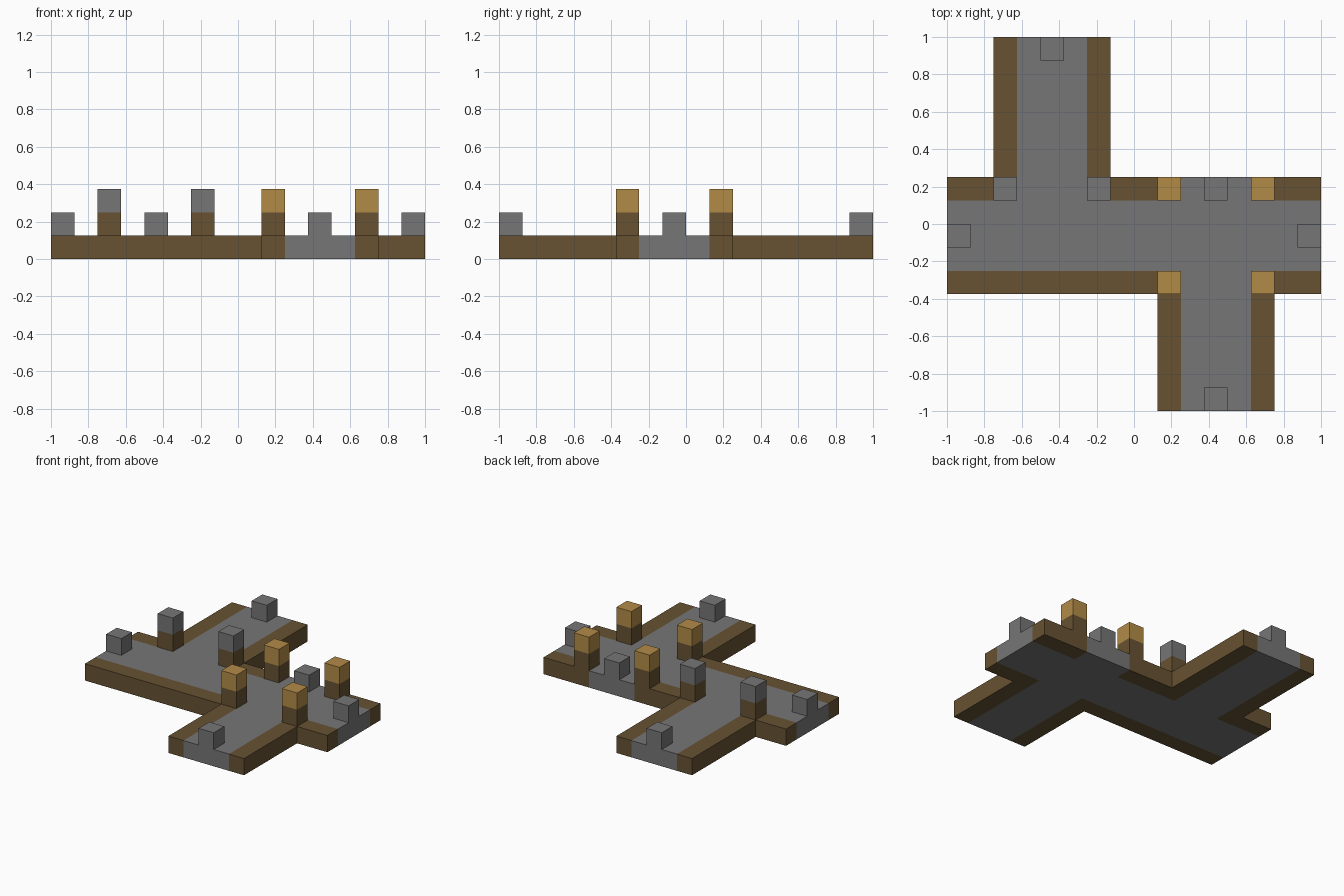
import bpy
import bmesh

if "Cube" in bpy.data.objects:
    bpy.data.objects.remove(bpy.data.objects["Cube"])

U = 0.125  # one block


def material(name, color):
    mat = bpy.data.materials.new(name)
    mat.use_nodes = True
    mat.diffuse_color = (*color, 1)
    mat.node_tree.nodes["Principled BSDF"].inputs["Base Color"].default_value = (*color, 1)
    return mat


STONE = material("grey stone", (0.18, 0.18, 0.18))
WOOD = material("dark brown wood", (0.135, 0.084, 0.032))
GOLD = material("golden lamp", (0.45, 0.26, 0.064))


def prism(name, outline, mat, bottom=0, top=1):
    """Extrude a counter-clockwise outline, measured in blocks."""
    bm = bmesh.new()
    base = bm.faces.new([bm.verts.new((x * U, y * U, bottom * U)) for x, y in outline])
    new = bmesh.ops.extrude_face_region(bm, geom=[base], use_keep_orig=True)["geom"]
    verts = [v for v in new if isinstance(v, bmesh.types.BMVert)]
    bmesh.ops.translate(bm, verts=verts, vec=(0, 0, (top - bottom) * U))
    bmesh.ops.recalc_face_normals(bm, faces=bm.faces)
    mesh = bpy.data.meshes.new(name)
    bm.to_mesh(mesh)
    bm.free()
    mesh.materials.append(mat)
    obj = bpy.data.objects.new(name, mesh)
    bpy.context.collection.objects.link(obj)


def block(name, x, y, level, mat):
    """One cube with its low corner at block x, y."""
    corners = [(x, y), (x + 1, y), (x + 1, y + 1), (x, y + 1)]
    prism(name, corners, mat, level, level + 1)


# Road slab with a back arm, a front arm and a shallow bay
prism("road", [(-8, -2), (2, -2), (2, -8), (5, -8), (5, -2), (8, -2), (8, 1), (5, 1),
               (5, 2), (2, 2), (2, 1), (-2, 1), (-2, 8), (-5, 8), (-5, 1), (-8, 1)], STONE)

# Wooden kerbs following the road edges
kerbs = {
    "back_right": [(-8, 1), (-5, 1), (-5, 8), (-6, 8), (-6, 2), (-8, 2)],
    "back_middle": [(-2, 1), (2, 1), (2, 2), (-1, 2), (-1, 8), (-2, 8)],
    "back_left": [(5, 1), (8, 1), (8, 2), (5, 2)],
    "front_right": [(-8, -3), (1, -3), (1, -8), (2, -8), (2, -2), (-8, -2)],
    "front_left": [(5, -8), (6, -8), (6, -3), (8, -3), (8, -2), (5, -2)],
}
for side, outline in kerbs.items():
    prism("kerb_" + side, outline, WOOD)

# Corner posts: wooden foot with a stone or golden cap
posts = [(-6, 1, STONE), (-2, 1, STONE)]
posts += [(x, y, GOLD) for x in (1, 5) for y in (1, -3)]
for x, y, cap in posts:
    block("post_foot", x, y, 1, WOOD)
    block("post_cap", x, y, 2, cap)

# Low stone markers at the road ends and in the bay
for x, y in [(-8, -1), (7, -1), (-4, 7), (3, -8), (3, 1)]:
    block("end_marker", x, y, 1, STONE)
